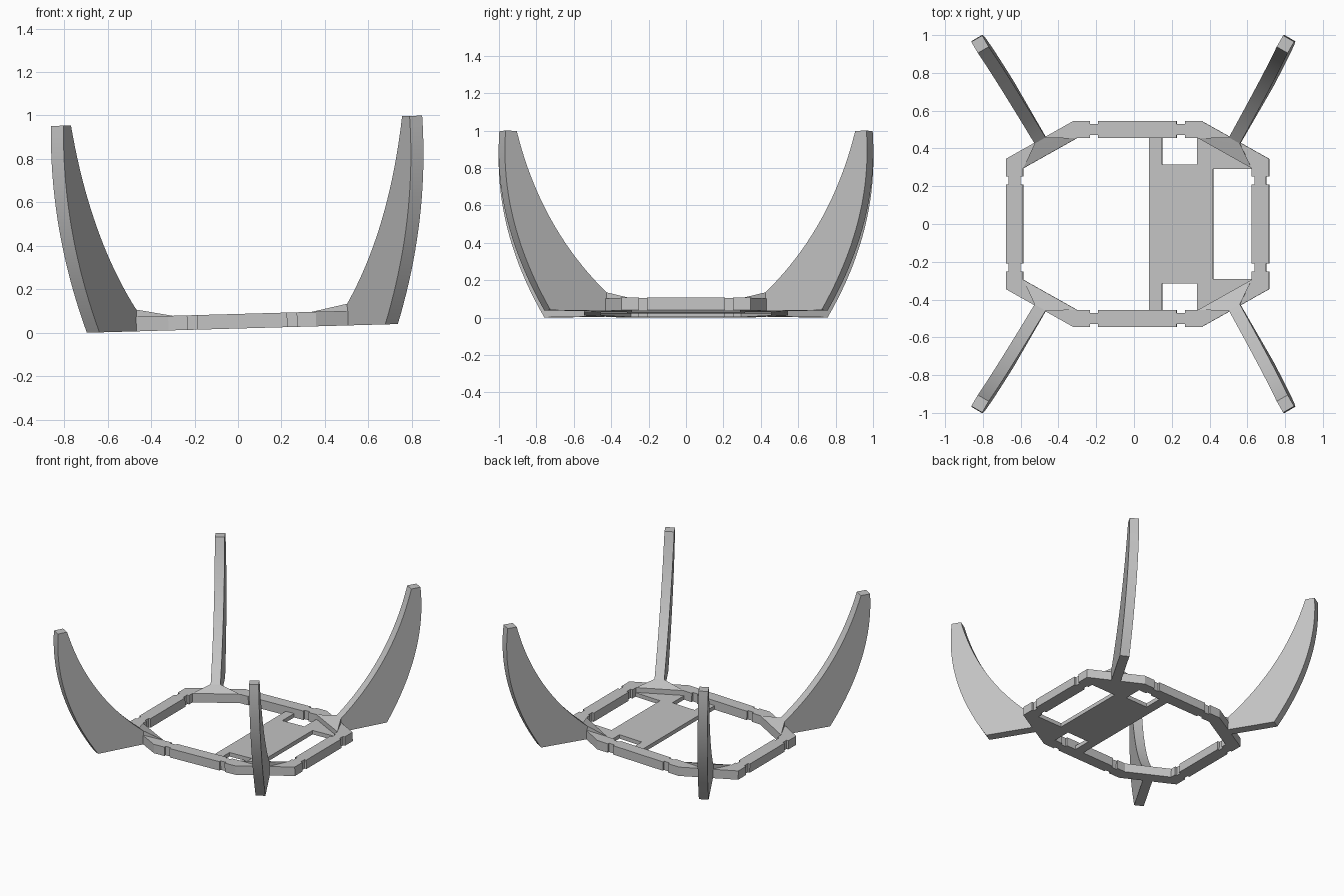
import bpy
import bmesh
from mathutils import Vector

cube = bpy.data.objects.get("Cube")
if cube:
    bpy.data.objects.remove(cube, do_unlink=True)

grey = bpy.data.materials.new("plain_grey")
grey.use_nodes = True
COLOR = (0.55, 0.55, 0.55, 1)
grey.diffuse_color = COLOR
grey.node_tree.nodes["Principled BSDF"].inputs["Base Color"].default_value = COLOR

HEIGHT = 0.067          # frame thickness
TILT = -0.028           # whole stand leans slightly about y
QUADRANTS = [(1, 1), (-1, 1), (-1, -1), (1, -1)]


def finish(name, bm, smooth=False):
    bmesh.ops.recalc_face_normals(bm, faces=bm.faces)
    mesh = bpy.data.meshes.new(name)
    bm.to_mesh(mesh)
    bm.free()
    mesh.materials.append(grey)
    obj = bpy.data.objects.new(name, mesh)
    bpy.context.collection.objects.link(obj)
    obj.location = (0.02, 0, 0.02)
    obj.rotation_euler.y = TILT
    if smooth:
        bpy.ops.object.select_all(action='DESELECT')
        obj.select_set(True)
        bpy.context.view_layer.objects.active = obj
        bpy.ops.object.shade_smooth_by_angle(angle=0.5)
    return obj


def prism(bm, points, offset):
    """Extrude a closed outline of 3D points by an offset vector."""
    face = bm.faces.new([bm.verts.new(p) for p in points])
    out = bmesh.ops.extrude_face_region(bm, geom=[face], use_keep_orig=True)
    moved = [g for g in out["geom"] if isinstance(g, bmesh.types.BMVert)]
    bmesh.ops.translate(bm, verts=moved, vec=offset)


def frame_loop(x, y, corner_x, corner_y, notch):
    """Octagon outline with two notches on each straight side."""
    a, b = 0.208, 0.252
    quarter = [(x, a), (x - notch, a), (x - notch, b), (x, b), (x, corner_y),
               (corner_x, y), (b, y), (b, y - notch), (a, y - notch), (a, y)]
    loop = []
    for sx, sy in QUADRANTS:
        part = [(px * sx, py * sy) for px, py in quarter]
        loop += part if sx * sy > 0 else part[::-1]
    return loop


# Octagonal frame
bm = bmesh.new()
outlines = [frame_loop(0.697, 0.545, 0.34, 0.345, 0.015),
            frame_loop(0.605, 0.455, 0.32, 0.295, -0.015)]
rings = [[bm.verts.new((x, y, z)) for x, y in outlines[k]]
         for k, z in ((0, 0), (0, HEIGHT), (1, HEIGHT), (1, 0))]
count = len(outlines[0])
for k in range(4):
    r, s = rings[k], rings[(k + 1) % 4]
    for i in range(count):
        j = (i + 1) % count
        bm.faces.new((r[i], r[j], s[j], s[i]))
finish("octagon_frame", bm)

# Thin cross plate with open windows along the frame
half = [(0.06, 0.46), (0.13, 0.46), (0.13, 0.315), (0.315, 0.315),
        (0.315, 0.46), (0.61, 0.3), (0.61, 0.29), (0.4, 0.29)]
outline = half + [(x, -y) for x, y in reversed(half)]
bm = bmesh.new()
prism(bm, [(x, y, 0) for x, y in outline], (0, 0, 0.03))
finish("cross_plate", bm)

# Curved fin arms: profile runs along a direction sixty degrees off the x axis
STEPS = 20
TIP = Vector((0.828, 0.985, 0))
ALONG = Vector((0.5, 0.866, 0))
ACROSS = Vector((0.866, -0.5, 0)) * 0.0335
TOP = 0.956
outer = [(-0.39 * (z - 0.85) ** 2, z)
         for z in (TOP * i / STEPS for i in range(STEPS + 1))]
start, control, end = Vector((-0.073, TOP)), Vector((-0.22, 0.44)), Vector((-0.627, 0.1))
inner = []
for i in range(STEPS + 1):
    t = i / STEPS
    inner.append(start * (1 - t) ** 2 + control * 2 * t * (1 - t) + end * t * t)
profile = outer + [tuple(p) for p in inner] + [(end.x, 0)]

names = ["back_left", "back_right", "front_right", "front_left"]
root = TIP + ALONG * end.x
for name, (sx, sy) in zip(names, QUADRANTS):
    flip = Vector((sx, sy, 1))
    bm = bmesh.new()
    prism(bm, [(TIP + ALONG * r - ACROSS + Vector((0, 0, z))) * flip
               for r, z in profile], ACROSS * 2 * flip)
    finish(name + "_arm", bm, smooth=True)

    # Wedge that blends the arm root into the frame corner
    bm = bmesh.new()
    base = [Vector((0.32, 0.455, 0)), Vector((0.605, 0.295, 0)),
            root + ACROSS, root - ACROSS]
    heights = [HEIGHT, HEIGHT, end.y, end.y]
    for p, h in zip(base, heights):
        for z in (0, h):
            bm.verts.new((p + Vector((0, 0, z))) * flip)
    bmesh.ops.convex_hull(bm, input=bm.verts)
    finish(name + "_gusset", bm)
